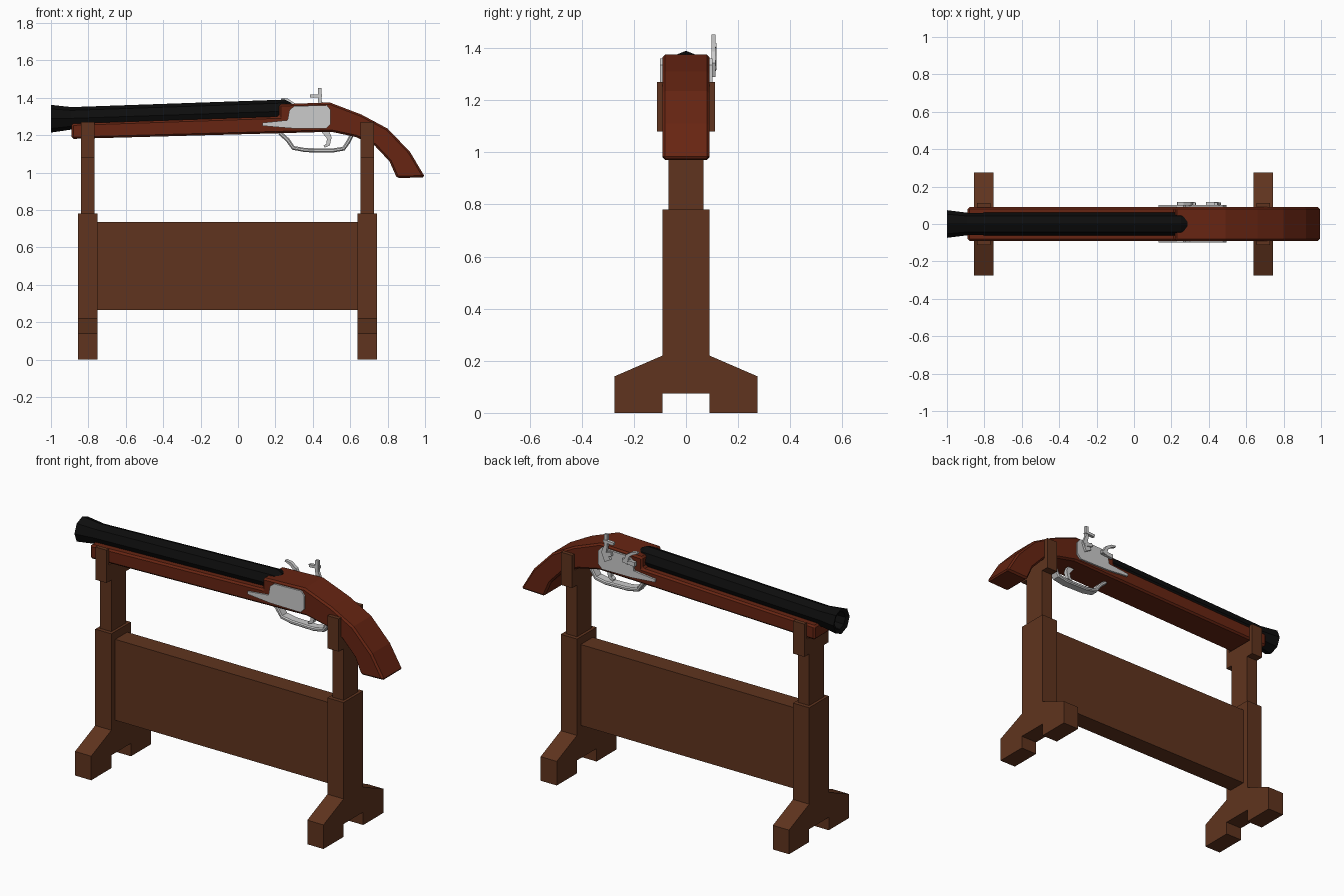
import bpy, bmesh, math
from mathutils import Vector

if "Cube" in bpy.data.objects:
    bpy.data.objects.remove(bpy.data.objects["Cube"])


def material(name, rgb):
    m = bpy.data.materials.new(name)
    m.diffuse_color = (*rgb, 1)
    m.use_nodes = True
    m.node_tree.nodes["Principled BSDF"].inputs["Base Color"].default_value = m.diffuse_color
    return m


STAND = material("stand_wood", (0.115, 0.034, 0.013))
STOCK = material("stock_wood", (0.135, 0.018, 0.006))
BLACK = material("black_metal", (0.004, 0.004, 0.004))


def finish(name, bm, mat=None, bevel=0):
    bmesh.ops.recalc_face_normals(bm, faces=bm.faces)
    me = bpy.data.meshes.new(name)
    bm.to_mesh(me)
    bm.free()
    ob = bpy.data.objects.new(name, me)
    bpy.context.collection.objects.link(ob)
    if mat:
        me.materials.append(mat)
    if bevel:
        mod = ob.modifiers.new("bevel", 'BEVEL')
        mod.width = bevel
        mod.segments = 1
        mod.limit_method = 'ANGLE'
        mod.angle_limit = math.radians(50)
    return ob


def prism(name, pts, axis, lo, hi, mat=None, bevel=0):
    """Extrude a 2D profile along x (profile in yz) or y (profile in xz)."""
    bm = bmesh.new()
    place = (lambda a, b, d: (d, a, b)) if axis == 'x' else (lambda a, b, d: (a, d, b))
    face = bm.faces.new([bm.verts.new(place(a, b, lo)) for a, b in pts])
    ext = bmesh.ops.extrude_face_region(bm, geom=[face])
    move = Vector(place(0, 0, hi - lo))
    bmesh.ops.translate(bm, vec=move, verts=[v for v in ext["geom"] if isinstance(v, bmesh.types.BMVert)])
    return finish(name, bm, mat, bevel)


def ribbon(name, path, widths, lo, hi, bevel=0):
    """Bent bar following an xz path, with a half thickness per point."""
    p = [Vector(q) for q in path]
    left, right = [], []
    for i, q in enumerate(p):
        t = (p[min(i + 1, len(p) - 1)] - p[max(i - 1, 0)]).normalized()
        n = Vector((-t.y, t.x)) * widths[i]
        left.append(q + n)
        right.append(q - n)
    return prism(name, [tuple(v) for v in left + right[::-1]], 'y', lo, hi, None, bevel)


def mirrored(half):
    return half + [(-y, z) for y, z in reversed(half)]


# Stand: footed posts, forked cradles and the board between them
foot = mirrored([(0.09, 0.075), (0.09, 0), (0.275, 0), (0.275, 0.14), (0.09, 0.22), (0.09, 0.78)])
fork = mirrored([(0.067, 0.77), (0.067, 1.08), (0.112, 1.08), (0.112, 1.27), (0.088, 1.27), (0.088, 1.175)])
for side, x in (("left", -0.803), ("right", 0.69)):
    prism(side + "_post", foot, 'x', x - 0.052, x + 0.052, STAND)
    prism(side + "_cradle", fork, 'x', x - 0.036, x + 0.036, STAND)
prism("stand_board", [(-0.055, 0.265), (0.055, 0.265), (0.055, 0.735), (-0.055, 0.735)],
      'x', -0.753, 0.64, STAND)

# Wooden stock with curved grip
stock = [(-0.89, 1.18), (0.5, 1.218), (0.63, 1.19), (0.73, 1.145), (0.81, 1.06), (0.85, 0.97),
         (1.0, 0.975), (0.92, 1.11), (0.80, 1.235), (0.66, 1.31), (0.49, 1.375), (0.22, 1.365),
         (0.22, 1.30), (-0.89, 1.262)]
prism("stock", stock, 'y', -0.09, 0.09, STOCK, 0.01)

# Octagonal barrel: stations of (x, centre z, radius), flared hollow muzzle, tapered breech
stations = [(-0.7, 1.295, 0.03), (-0.99, 1.288, 0.05), (-1.0, 1.288, 0.074), (-0.89, 1.29, 0.06),
            (0.25, 1.328, 0.062), (0.285, 1.328, 0.045)]
bm = bmesh.new()
rings = [[bm.verts.new((x, r * math.sin(k * math.pi / 4), z + r * math.cos(k * math.pi / 4)))
          for k in range(8)] for x, z, r in stations]
for a, b in zip(rings, rings[1:]):
    for k in range(8):
        bm.faces.new((a[k], a[(k + 1) % 8], b[(k + 1) % 8], b[k]))
bm.faces.new(rings[0])
bm.faces.new(rings[-1])
finish("barrel", bm, BLACK)

# Lock plates on both sides
plate = [(0.13, 1.25), (0.28, 1.237), (0.47, 1.235), (0.495, 1.26), (0.495, 1.335), (0.475, 1.36),
         (0.30, 1.355), (0.275, 1.335), (0.265, 1.28), (0.13, 1.266)]
prism("front_lock_plate", plate, 'y', -0.099, -0.085)
prism("back_lock_plate", plate, 'y', 0.085, 0.101)

# Hammer and striker on the back side
ribbon("hammer", [(0.425, 1.30), (0.45, 1.345), (0.437, 1.385), (0.437, 1.452)],
       [0.022, 0.016, 0.01, 0.009], 0.098, 0.114)
ribbon("hammer_jaw", [(0.385, 1.408), (0.45, 1.412)], [0.008, 0.008], 0.1, 0.118)
ribbon("hammer_spur", [(0.40, 1.345), (0.455, 1.33)], [0.01, 0.012], 0.098, 0.116)
ribbon("striker", [(0.232, 1.396), (0.262, 1.388), (0.295, 1.365), (0.31, 1.32)],
       [0.004, 0.008, 0.01, 0.014], 0.098, 0.118)
ribbon("striker_foot", [(0.25, 1.325), (0.33, 1.33)], [0.013, 0.01], 0.098, 0.116)

# Trigger guard and trigger
ribbon("trigger_guard", [(0.22, 1.215), (0.265, 1.175), (0.295, 1.132), (0.36, 1.12), (0.50, 1.117),
                         (0.565, 1.128), (0.59, 1.165), (0.61, 1.205)],
       [0.011] * 8, -0.028, 0.028, 0.006)
ribbon("trigger", [(0.465, 1.225), (0.488, 1.185), (0.482, 1.15), (0.46, 1.138)],
       [0.02, 0.013, 0.01, 0.006], -0.012, 0.012)
